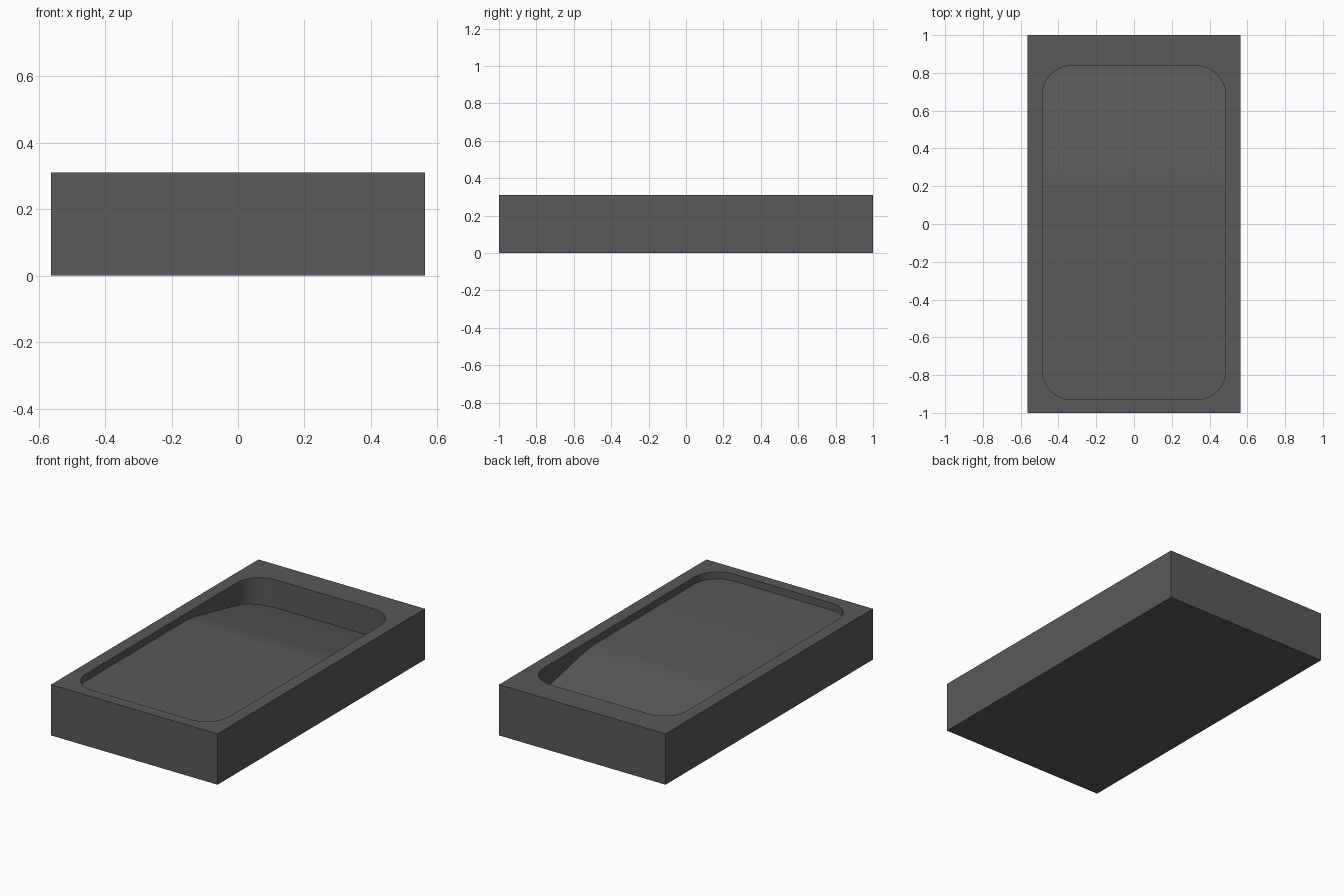
import bpy, bmesh, math

if "Cube" in bpy.data.objects:
    bpy.data.objects.remove(bpy.data.objects["Cube"])

HALF_X, HALF_Y, HEIGHT = 0.5625, 1.0, 0.31          # outer block
WELL_X, WELL_Y0, WELL_Y1, RADIUS = 0.485, -0.93, 0.837, 0.155
SHELF_Z, SLOPE = 0.267, 0.215                       # shallow shelf, then a ramp down
BEND_Y0, BEND_Y1 = 0.15, 0.33                       # rounded bend between them
ARC_STEPS, BEND_STEPS = 16, 8


def floor_z(y):
    """Height of the well floor: flat, parabolic bend, straight ramp."""
    if y <= BEND_Y0:
        return SHELF_Z
    span = BEND_Y1 - BEND_Y0
    if y <= BEND_Y1:
        return SHELF_Z - SLOPE * (y - BEND_Y0) ** 2 / (2 * span)
    return SHELF_Z - SLOPE * (span / 2 + y - BEND_Y1)


def make_object(name, bm):
    mesh = bpy.data.meshes.new(name)
    bmesh.ops.recalc_face_normals(bm, faces=bm.faces)
    bm.to_mesh(mesh)
    bm.free()
    obj = bpy.data.objects.new(name, mesh)
    bpy.context.collection.objects.link(obj)
    return obj


# Solid block
bm = bmesh.new()
bmesh.ops.create_cube(bm, size=1)
for v in bm.verts:
    v.co = (v.co.x * 2 * HALF_X, v.co.y * 2 * HALF_Y, (v.co.z + 0.5) * HEIGHT)
block = make_object("stone_block", bm)
stone = bpy.data.materials.new("dark grey stone")
stone.diffuse_color = (0.1, 0.1, 0.1, 1)
stone.use_nodes = True
stone.node_tree.nodes["Principled BSDF"].inputs["Base Color"].default_value = stone.diffuse_color
block.data.materials.append(stone)

# Rounded-rectangle cutter whose underside follows the floor profile
bm = bmesh.new()
corners = [(1, WELL_Y1 - RADIUS), (-1, WELL_Y1 - RADIUS),
           (-1, WELL_Y0 + RADIUS), (1, WELL_Y0 + RADIUS)]
outline = []
for quarter, (side, cy) in enumerate(corners):
    for i in range(ARC_STEPS + 1):
        a = math.pi / 2 * (quarter + i / ARC_STEPS)
        outline.append(bm.verts.new((side * (WELL_X - RADIUS) + RADIUS * math.cos(a),
                                     cy + RADIUS * math.sin(a), 0)))
bm.faces.new(outline)
for i in range(BEND_STEPS + 1):
    y = BEND_Y0 + (BEND_Y1 - BEND_Y0) * i / BEND_STEPS
    bmesh.ops.bisect_plane(bm, geom=bm.verts[:] + bm.edges[:] + bm.faces[:],
                           plane_co=(0, y, 0), plane_no=(0, 1, 0))
floor_verts = bm.verts[:]
top = bmesh.ops.extrude_face_region(bm, geom=bm.faces[:], use_keep_orig=True)
for v in top["geom"]:
    if isinstance(v, bmesh.types.BMVert):
        v.co.z = HEIGHT + 0.1
for v in floor_verts:
    v.co.z = floor_z(v.co.y)
cutter = make_object("well_cutter", bm)
cutter.hide_render = True

# Carve the well and smooth its curved faces
cut = block.modifiers.new("well", "BOOLEAN")
cut.operation, cut.solver, cut.object = "DIFFERENCE", "EXACT", cutter
bpy.context.view_layer.objects.active = block
block.select_set(True)
bpy.ops.object.modifier_apply(modifier=cut.name)
bpy.data.objects.remove(cutter)
bpy.ops.object.shade_smooth_by_angle(angle=math.radians(30))
